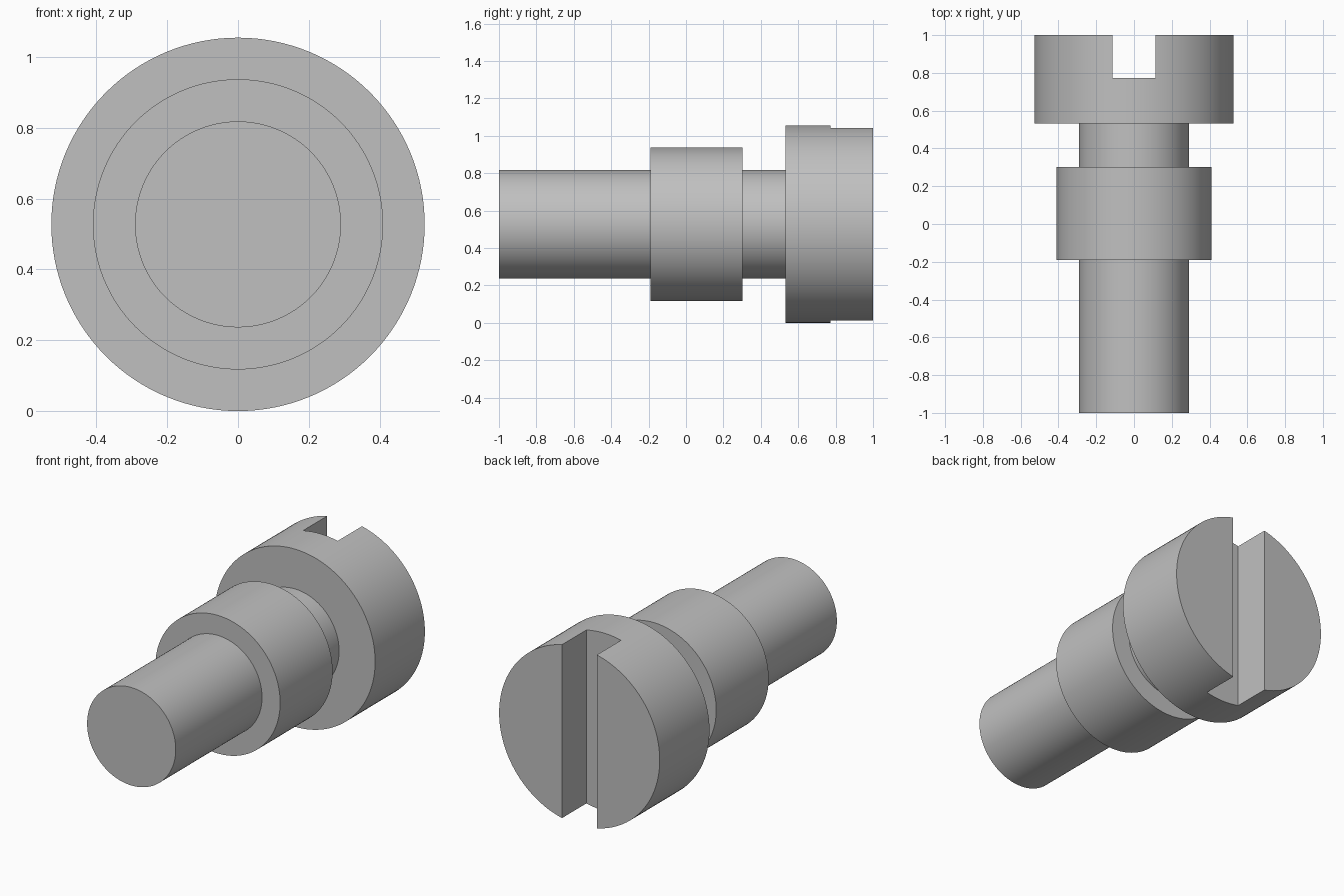
import bpy
import bmesh
from math import pi, radians
from mathutils import Vector

cube = bpy.data.objects.get("Cube")
if cube:
    bpy.data.objects.remove(cube, do_unlink=True)

SHANK, COLLAR, HEAD = 0.291, 0.41, 0.5275
AXIS = Vector((0, 0, HEAD))
SLOT_HALF, SLOT_FLOOR = 0.114, 0.772

steel = bpy.data.materials.new("grey steel")
steel.use_nodes = True
grey = (0.527, 0.527, 0.527, 1)
steel.diffuse_color = grey
steel.node_tree.nodes["Principled BSDF"].inputs["Base Color"].default_value = grey


def make_object(name, bm):
    mesh = bpy.data.meshes.new(name)
    bmesh.ops.recalc_face_normals(bm, faces=bm.faces)
    bm.to_mesh(mesh)
    bm.free()
    mesh.materials.append(steel)
    obj = bpy.data.objects.new(name, mesh)
    bpy.context.collection.objects.link(obj)
    return obj


# Stepped screw body: (radius, y) profile turned about the y axis
profile = [(SHANK, -1), (SHANK, -0.19), (COLLAR, -0.19), (COLLAR, 0.302),
           (SHANK, 0.302), (SHANK, 0.533), (HEAD, 0.533), (HEAD, 1)]
bm = bmesh.new()
verts = [bm.verts.new((0, y, HEAD + r)) for r, y in profile]
edges = [bm.edges.new(pair) for pair in zip(verts, verts[1:])]
bmesh.ops.spin(bm, geom=verts + edges, cent=AXIS, axis=(0, 1, 0),
               angle=2 * pi, steps=128)
bmesh.ops.remove_doubles(bm, verts=bm.verts, dist=0.0001)
bmesh.ops.holes_fill(bm, edges=[e for e in bm.edges if e.is_boundary])
body = make_object("slotted_shoulder_screw", bm)

# Screwdriver slot running the full height of the head
bm = bmesh.new()
bmesh.ops.create_cube(bm, size=1)
depth = 0.5
bmesh.ops.scale(bm, vec=(2 * SLOT_HALF, depth, 2), verts=bm.verts)
bmesh.ops.translate(bm, vec=(0, SLOT_FLOOR + depth / 2, HEAD), verts=bm.verts)
cutter = make_object("slot_cutter", bm)
cutter.hide_render = True

cut = body.modifiers.new("slot", "BOOLEAN")
cut.operation = "DIFFERENCE"
cut.solver = "EXACT"
cut.object = cutter

bpy.ops.object.select_all(action="DESELECT")
body.select_set(True)
bpy.context.view_layer.objects.active = body
bpy.ops.object.modifier_apply(modifier=cut.name)
bpy.data.objects.remove(cutter, do_unlink=True)

# Round walls smooth, machined edges crisp
bpy.ops.object.shade_smooth_by_angle(angle=radians(30))
